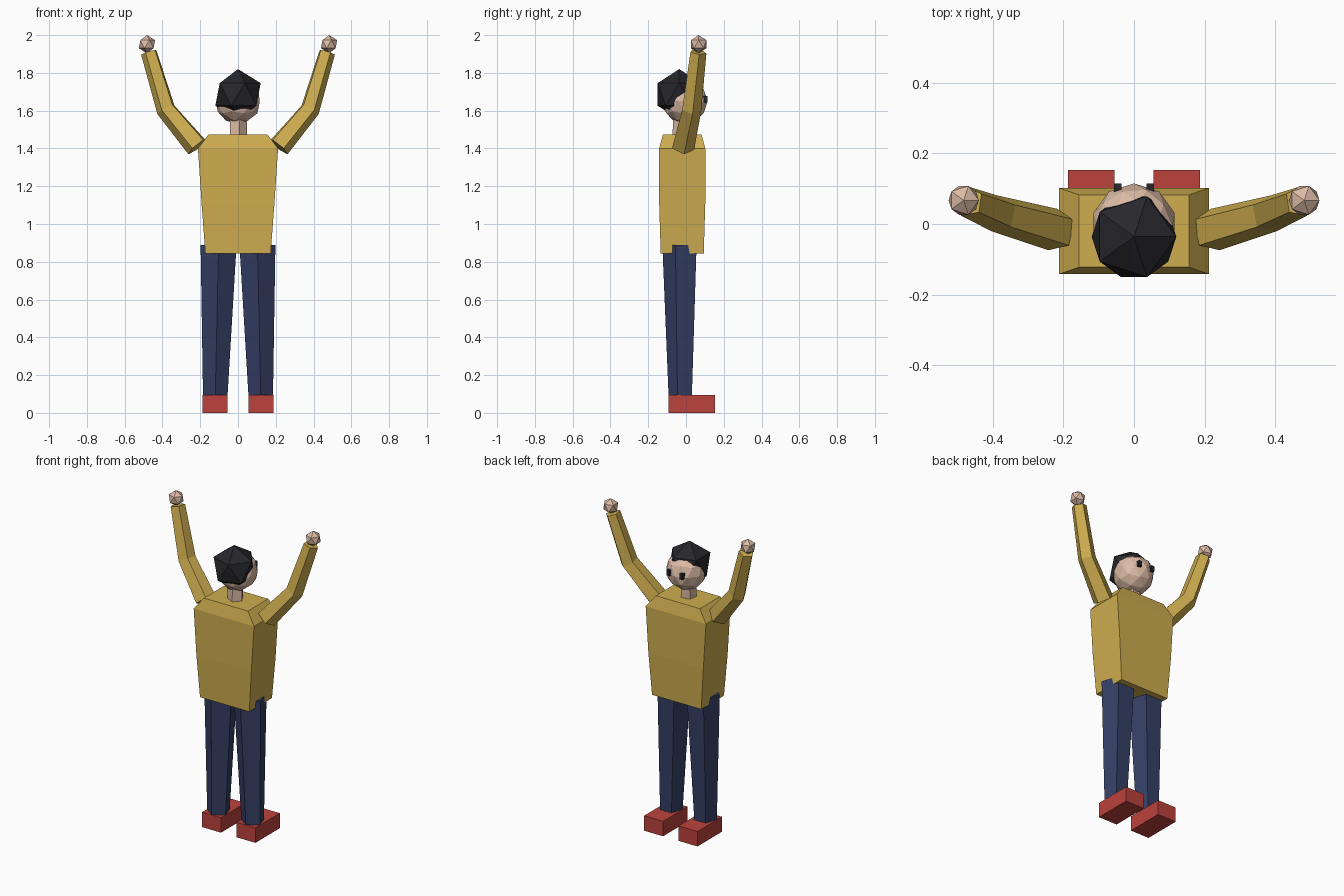
import bpy, bmesh, math
from mathutils import Vector

if "Cube" in bpy.data.objects:
    bpy.data.objects.remove(bpy.data.objects["Cube"])


def material(name, rgb):
    m = bpy.data.materials.new(name)
    m.diffuse_color = (*rgb, 1)
    m.use_nodes = True
    m.node_tree.nodes["Principled BSDF"].inputs["Base Color"].default_value = m.diffuse_color
    return m


YELLOW = material("yellow_cloth", (0.62, 0.42, 0.08))
BLUE = material("blue_cloth", (0.035, 0.05, 0.13))
RED = material("red_shoe", (0.5, 0.055, 0.045))
SKIN = material("skin", (0.72, 0.5, 0.38))
DARK = material("dark_hair", (0.02, 0.02, 0.025))


def finish(name, bm, mat):
    bmesh.ops.recalc_face_normals(bm, faces=bm.faces)
    me = bpy.data.meshes.new(name)
    bm.to_mesh(me)
    bm.free()
    me.materials.append(mat)
    ob = bpy.data.objects.new(name, me)
    bpy.context.collection.objects.link(ob)
    return ob


def loft(name, rings, mat):
    """Skin consecutive rings of points and cap both ends."""
    bm = bmesh.new()
    loops = [[bm.verts.new(p) for p in ring] for ring in rings]
    n = len(loops[0])
    for a, b in zip(loops, loops[1:]):
        for i in range(n):
            j = (i + 1) % n
            bm.faces.new((a[i], a[j], b[j], b[i]))
    bm.faces.new(loops[0])
    bm.faces.new(loops[-1])
    return finish(name, bm, mat)


def limb(name, path, radii, mat, turn=0.0, side=1):
    """Five-sided tapered tube; turn rotates the front ridge outwards."""
    pts = [Vector(p) for p in path]
    rings = []
    for i, (p, r) in enumerate(zip(pts, radii)):
        t = Vector()
        if i > 0:
            t += (p - pts[i - 1]).normalized()
        if i < len(pts) - 1:
            t += (pts[i + 1] - p).normalized()
        t.normalize()
        front = Vector((0, -1, 0))
        front = (front - t * front.dot(t)).normalized()
        out = front.cross(t) * -side
        angles = [math.radians(turn + 72 * k) for k in range(5)]
        rings.append([p + r * (front * math.cos(a) + out * math.sin(a)) for a in angles])
    return loft(name, rings, mat)


def ball(name, center, r, mat, subdivisions):
    bm = bmesh.new()
    bmesh.ops.create_icosphere(bm, subdivisions=subdivisions, radius=r)
    bmesh.ops.translate(bm, verts=bm.verts, vec=center)
    return finish(name, bm, mat)


def box(name, center, size, mat):
    bm = bmesh.new()
    bmesh.ops.create_cube(bm, size=1)
    bmesh.ops.scale(bm, verts=bm.verts, vec=size)
    bmesh.ops.translate(bm, verts=bm.verts, vec=center)
    return finish(name, bm, mat)


# Torso: stacked rectangles (z, half width, half depth)
profile = [(0.845, 0.173, 0.114), (1.11, 0.193, 0.122), (1.4, 0.212, 0.122), (1.475, 0.155, 0.102)]
loft("torso", [[(sx * w, -0.02 + sy * d, z) for sx, sy in ((-1, -1), (1, -1), (1, 1), (-1, 1))]
               for z, w, d in profile], YELLOW)

# Neck, head and hair
limb("neck", [(0, -0.025, 1.45), (0, -0.02, 1.57)], [0.048, 0.048], SKIN, turn=10)
ball("head", (0, -0.006, 1.65), 0.121, SKIN, 2)
ball("hair", (0, -0.036, 1.686), 0.134, DARK, 1)

for side, label in ((-1, "left"), (1, "right")):
    # Eyes on the rear-facing face
    box(f"{label}_eye", (side * 0.046, 0.102, 1.66), (0.022, 0.026, 0.035), DARK)
    # Raised arm and hand
    limb(f"{label}_arm",
         [(side * 0.215, -0.018, 1.41), (side * 0.38, 0.028, 1.608), (side * 0.47, 0.064, 1.91)],
         [0.063, 0.054, 0.045], YELLOW, turn=25, side=side)
    ball(f"{label}_hand", (side * 0.482, 0.067, 1.952), 0.048, SKIN, 1)
    # Leg and shoe
    limb(f"{label}_leg", [(side * 0.121, -0.024, 0.06), (side * 0.103, -0.025, 0.887)],
         [0.067, 0.1], BLUE, side=side)
    box(f"{label}_shoe", (side * 0.121, 0.03, 0.0475), (0.133, 0.245, 0.095), RED)
